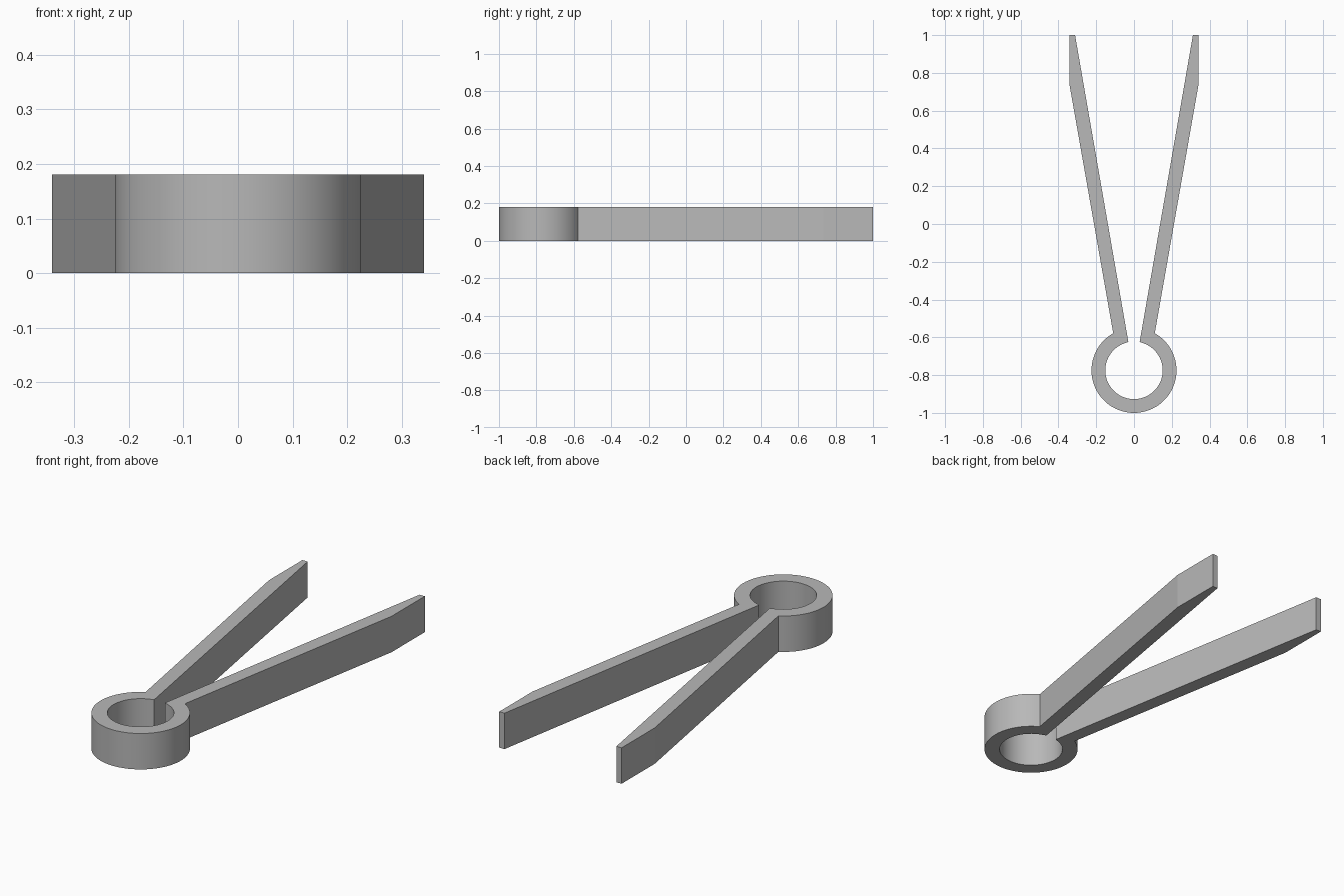
import bpy
import bmesh
from math import sin, cos, atan2, radians
from mathutils import Vector

cube = bpy.data.objects.get("Cube")
if cube:
    bpy.data.objects.remove(cube, do_unlink=True)

HEIGHT = 0.181
RING_Y = -0.775
OUTER_R, INNER_R = 0.225, 0.152
STEPS = 36

# Arm edges as (outer, inner) points: root, bend and tip
root = ((0.11, -0.578), (0.03, -0.624))
bend = ((0.341, 0.735), (0.266, 0.735))
tip = ((0.341, 1.0), (0.312, 1.0))


def ring_point(radius, end, t):
    """Point on the ring, from its front (t=0) round to the arm root (t=1)."""
    start = radians(-90)
    stop = atan2(end[1] - RING_Y, end[0])
    a = start + (stop - start) * t
    return (radius * cos(a), RING_Y + radius * sin(a))


# Half of the spring: ring arc, then the arm
half = [(ring_point(OUTER_R, root[0], i / STEPS),
         ring_point(INNER_R, root[1], i / STEPS)) for i in range(STEPS)]
half += [root, bend, tip]

# Mirror to one continuous strip from arm tip to arm tip
mirrored = [tuple((-x, y) for x, y in pair) for pair in half[:0:-1]]
strip = mirrored + half

# Flat strip, raised to full height
bm = bmesh.new()
rows = [[bm.verts.new((x, y, 0)) for x, y in pair] for pair in strip]
for (a, b), (c, d) in zip(rows, rows[1:]):
    bm.faces.new((a, c, d, b))
raised = bmesh.ops.extrude_face_region(bm, geom=bm.faces[:], use_keep_orig=True)
top = [v for v in raised["geom"] if isinstance(v, bmesh.types.BMVert)]
bmesh.ops.translate(bm, verts=top, vec=Vector((0, 0, HEIGHT)))
bmesh.ops.recalc_face_normals(bm, faces=bm.faces[:])

mesh = bpy.data.meshes.new("spring_tongs")
bm.to_mesh(mesh)
bm.free()
tongs = bpy.data.objects.new("spring_tongs", mesh)
bpy.context.collection.objects.link(tongs)

# Plain grey
grey = bpy.data.materials.new("plain_grey")
grey.use_nodes = True
colour = (0.48, 0.48, 0.48, 1)
grey.diffuse_color = colour
grey.node_tree.nodes["Principled BSDF"].inputs["Base Color"].default_value = colour
mesh.materials.append(grey)

# Smooth round walls, sharp edges
bpy.ops.object.select_all(action="DESELECT")
tongs.select_set(True)
bpy.context.view_layer.objects.active = tongs
bpy.ops.object.shade_smooth_by_angle(angle=radians(8))
